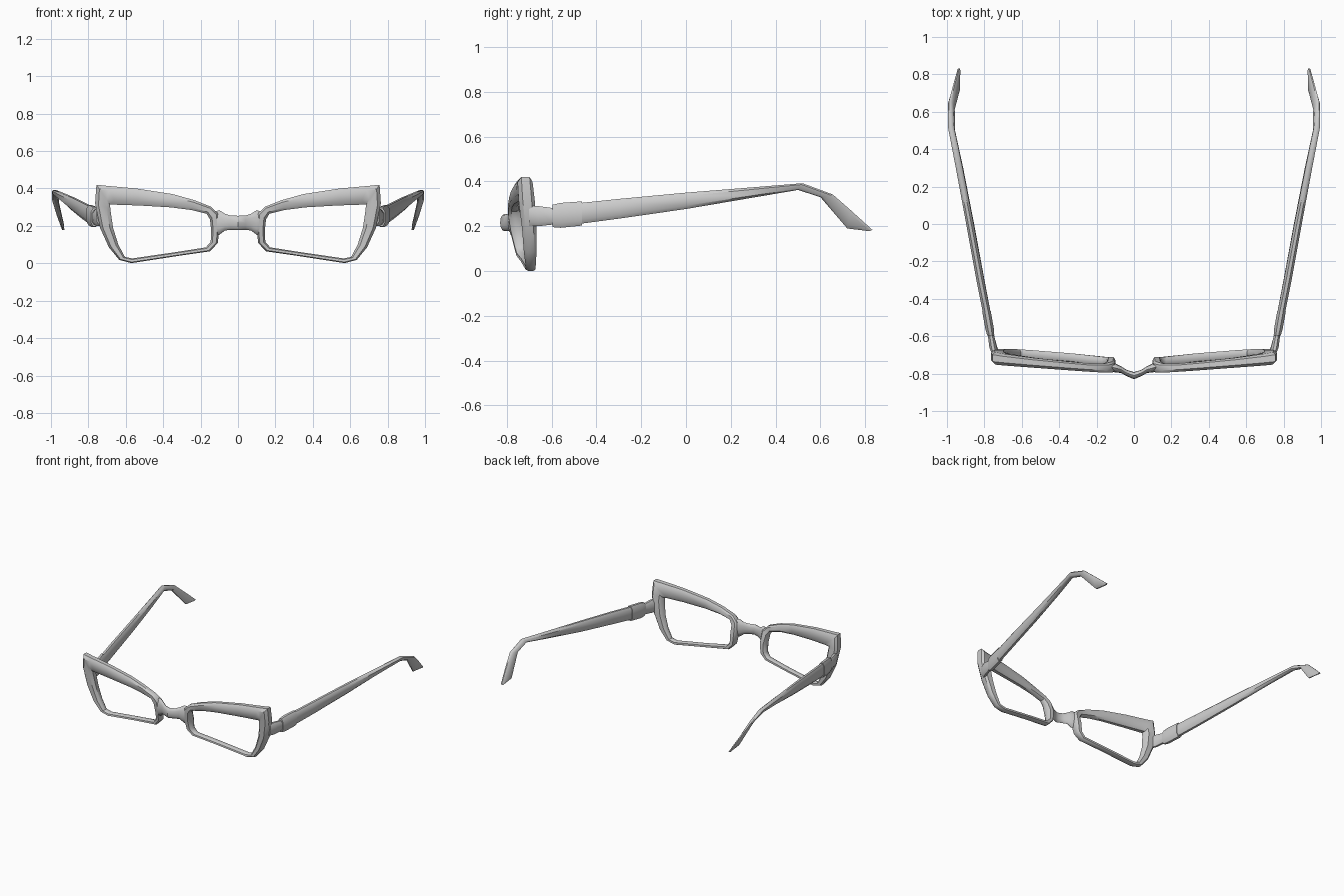
import bpy, bmesh, math

# Single flat frame colour
mat = bpy.data.materials.new("light_grey")
mat.diffuse_color = (0.6, 0.6, 0.6, 1)


def skin(name, rings, closed=False, mirrored=True, angle=40):
    """Join equal-sized rings of points into a tube, mirrored across x."""
    bm = bmesh.new()
    loops = [[bm.verts.new(p) for p in ring] for ring in rings]
    n, m = len(loops), len(loops[0])
    for i in range(n if closed else n - 1):
        a, b = loops[i], loops[(i + 1) % n]
        for j in range(m):
            k = (j + 1) % m
            bm.faces.new((a[j], a[k], b[k], b[j]))
    if not closed:
        bm.faces.new(loops[0])
        bm.faces.new(loops[-1])
    bmesh.ops.recalc_face_normals(bm, faces=bm.faces)
    mesh = bpy.data.meshes.new(name)
    bm.to_mesh(mesh)
    bm.free()
    mesh.materials.append(mat)
    ob = bpy.data.objects.new(name, mesh)
    bpy.context.collection.objects.link(ob)
    if mirrored:
        mod = ob.modifiers.new("mirror", 'MIRROR')
        mod.use_mirror_merge = False
    bpy.ops.object.select_all(action='DESELECT')
    ob.select_set(True)
    bpy.context.view_layer.objects.active = ob
    bpy.ops.object.shade_smooth_by_angle(angle=math.radians(angle))
    return ob


# Lens rim: outer x, z, inner x, z, front y, back y around the opening
rim = [
    (0.105, 0.265, 0.150, 0.235, -0.795, -0.735),
    (0.144, 0.302, 0.168, 0.265, -0.795, -0.745),
    (0.235, 0.338, 0.250, 0.285, -0.790, -0.745),
    (0.350, 0.370, 0.360, 0.299, -0.782, -0.735),
    (0.545, 0.400, 0.530, 0.309, -0.768, -0.715),
    (0.700, 0.414, 0.650, 0.313, -0.757, -0.695),
    (0.757, 0.420, 0.684, 0.313, -0.752, -0.685),
    (0.764, 0.320, 0.682, 0.285, -0.747, -0.675),
    (0.738, 0.190, 0.668, 0.190, -0.732, -0.667),
    (0.690, 0.085, 0.640, 0.100, -0.724, -0.667),
    (0.635, 0.018, 0.605, 0.034, -0.716, -0.671),
    (0.570, 0.001, 0.565, 0.026, -0.716, -0.673),
    (0.330, 0.038, 0.330, 0.060, -0.737, -0.692),
    (0.150, 0.064, 0.172, 0.085, -0.757, -0.710),
    (0.108, 0.108, 0.146, 0.115, -0.768, -0.710),
    (0.100, 0.180, 0.144, 0.180, -0.785, -0.712),
]
# Rounded box section: across from outer to inner, along from front to back
section = [(0, .25), (.22, 0), (.75, .04), (1, .3), (1, .75), (.8, 1), (.2, 1), (0, .8)]
rings = [[(ox + (ix - ox) * u, yf + (yb - yf) * v, oz + (iz - oz) * u)
          for u, v in section] for ox, oz, ix, iz, yf, yb in rim]
skin("lens_rim", rings, closed=True)


def oval(cx, cy, cz, ry, rz, n=12):
    return [(cx, cy + ry * math.cos(2 * math.pi * i / n),
             cz + rz * math.sin(2 * math.pi * i / n)) for i in range(n)]


# Nose bridge: x, y, z, half depth, half height, flaring into both rims
half = [(0.125, -0.763, 0.215, 0.022, 0.060), (0.100, -0.770, 0.218, 0.024, 0.066),
        (0.070, -0.778, 0.220, 0.018, 0.045), (0.040, -0.796, 0.217, 0.017, 0.038),
        (0.0, -0.811, 0.216, 0.019, 0.038)]
path = [(-p[0],) + p[1:] for p in half] + half[-2::-1]
skin("nose_bridge", [oval(*p) for p in path], mirrored=False)


def blade(bottom, top, thick):
    """Soft-edged flat section between a bottom and a top point."""
    pts = []
    for t, s in [(0, -.4), (.2, -1), (.8, -1), (1, -.4), (1, .4), (.8, 1), (.2, 1), (0, .4)]:
        x, y, z = (b + (a - b) * t for a, b in zip(top, bottom))
        pts.append((x + s * thick / 2, y, z))
    return pts


# Hinge stub and block joining rim to temple
skin("hinge_stub", [blade((0.733, -0.70, 0.20), (0.742, -0.70, 0.29), 0.035),
                    blade((0.750, -0.66, 0.20), (0.754, -0.66, 0.29), 0.040),
                    blade((0.764, -0.60, 0.207), (0.764, -0.60, 0.282), 0.034),
                    blade((0.768, -0.57, 0.207), (0.768, -0.57, 0.282), 0.034)])
skin("hinge_block", [blade((0.766, -0.595, 0.196), (0.766, -0.595, 0.296), 0.038),
                     blade((0.772, -0.560, 0.193), (0.772, -0.560, 0.304), 0.046),
                     blade((0.789, -0.465, 0.203), (0.789, -0.465, 0.311), 0.046)])

# Temple arm with the drooping ear tip
skin("temple_arm", [blade((0.786, -0.48, 0.210), (0.786, -0.48, 0.303), 0.042),
                    blade((0.820, -0.30, 0.234), (0.822, -0.30, 0.322), 0.042),
                    blade((0.874, 0.00, 0.277), (0.878, 0.00, 0.350), 0.040),
                    blade((0.930, 0.30, 0.328), (0.936, 0.30, 0.374), 0.036),
                    blade((0.972, 0.50, 0.362), (0.980, 0.52, 0.392), 0.032),
                    blade((0.968, 0.60, 0.330), (0.985, 0.655, 0.342), 0.026),
                    blade((0.934, 0.72, 0.190), (0.965, 0.735, 0.272), 0.020),
                    blade((0.934, 0.82, 0.178), (0.937, 0.832, 0.184), 0.012)])
